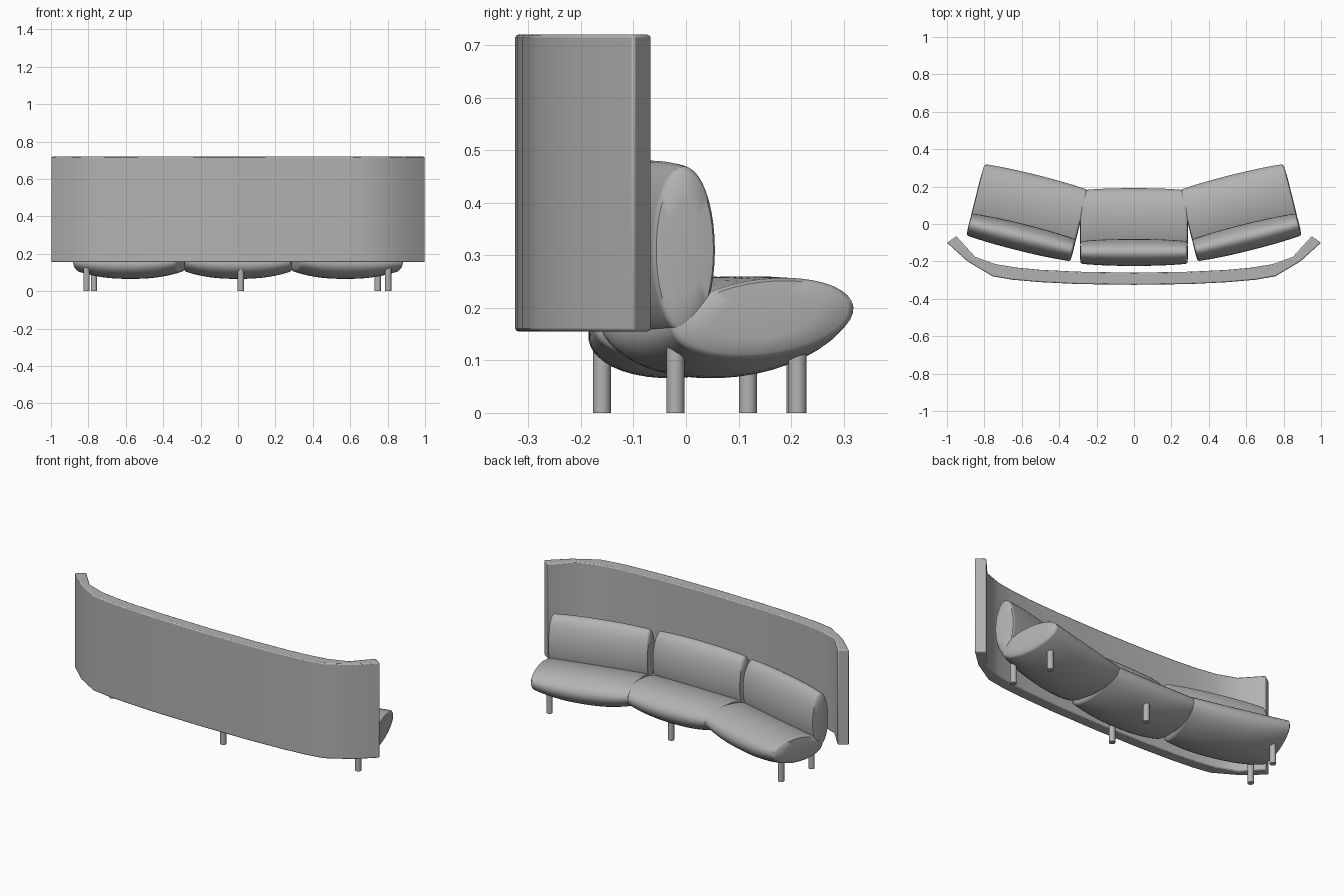
import bpy, bmesh, math
from mathutils import Matrix, Vector

if "Cube" in bpy.data.objects:
    bpy.data.objects.remove(bpy.data.objects["Cube"])

GREY = bpy.data.materials.new("soft grey")
GREY.diffuse_color = (0.45, 0.45, 0.45, 1)
GREY.use_nodes = True
GREY.node_tree.nodes["Principled BSDF"].inputs["Base Color"].default_value = GREY.diffuse_color


def finish(name, bm, angle=40):
    bmesh.ops.recalc_face_normals(bm, faces=bm.faces[:])
    me = bpy.data.meshes.new(name)
    bm.to_mesh(me)
    bm.free()
    ob = bpy.data.objects.new(name, me)
    bpy.context.collection.objects.link(ob)
    me.materials.append(GREY)
    bpy.ops.object.select_all(action='DESELECT')
    ob.select_set(True)
    bpy.context.view_layer.objects.active = ob
    bpy.ops.object.shade_smooth_by_angle(angle=math.radians(angle))
    return ob


def cushion(name, place, section, half=0.288, sides=40, rows=20):
    """Loft an ellipse along x; section(m) gives cy, cz, ry, rz, tilt (m = 1 mid, 0 end)."""
    bm = bmesh.new()
    stations = [(-half, 0.55), (-half + 0.003, 0.93)]
    stations += [(-(half - 0.012) * math.cos(math.pi * i / rows), 1) for i in range(rows + 1)]
    stations += [(half - 0.003, 0.93), (half, 0.55)]
    rings = []
    for x, s in stations:
        m = max(0, 1 - (abs(x) / half) ** 2.4)
        cy, cz, ry, rz, tilt = section(m)
        ring = []
        for k in range(sides):
            a = 2 * math.pi * k / sides
            y, z = ry * s * math.cos(a), rz * s * math.sin(a)
            p = Vector((x, cy + y * math.cos(tilt) - z * math.sin(tilt),
                        cz + y * math.sin(tilt) + z * math.cos(tilt)))
            ring.append(bm.verts.new(place @ p))
        rings.append(ring)
    for r0, r1 in zip(rings, rings[1:]):
        for k in range(sides):
            j = (k + 1) % sides
            bm.faces.new((r0[k], r0[j], r1[j], r1[k]))
    bm.faces.new(rings[0])
    bm.faces.new(rings[-1])
    finish(name, bm, 50)


def seat_section(m):
    # underside sags in the middle, top stays level
    return 0.025, 0.182 - 0.019 * m, 0.178 + 0.012 * m, 0.072 + 0.023 * m, math.radians(7)


def back_section(m):
    return -0.13, 0.31, 0.06 + 0.012 * m, 0.158 + 0.012 * m, 0


# three seat units along an arc
for side, label in ((-1, "left"), (0, "middle"), (1, "right")):
    y = 0.055 if side else -0.022
    place = Matrix.Translation((0.572 * side, y, 0)) @ Matrix.Rotation(math.radians(14 * side), 4, 'Z')
    cushion(label + "_seat_cushion", place, seat_section)
    cushion(label + "_back_cushion", place, back_section)

# round legs, a rear and a front one under each seat
legs = {"left_rear": (-0.81, -0.02), "left_front": (-0.77, 0.208),
        "middle_rear": (0.015, -0.16), "middle_front": (0.015, 0.118),
        "right_rear": (0.803, -0.02), "right_front": (0.747, 0.212)}
for label, (x, y) in legs.items():
    bm = bmesh.new()
    bmesh.ops.create_cone(bm, cap_ends=True, segments=24, radius1=0.017, radius2=0.017, depth=0.15,
                          matrix=Matrix.Translation((x, y, 0.075)))
    finish(label + "_leg", bm)

# curved privacy screen: half outline mirrored, then extruded up
outer = [(0, -0.325), (0.3, -0.321), (0.5, -0.311), (0.65, -0.298), (0.755, -0.28), (0.89, -0.2), (1, -0.1)]
inner = [(0.95, -0.065), (0.85, -0.175), (0.74, -0.215), (0.62, -0.234), (0.5, -0.245), (0.3, -0.255), (0, -0.26)]
mirror = lambda pts: [(-x, y) for x, y in reversed(pts)]
outer = mirror(outer)[:-1] + outer
inner = inner + mirror(inner)[1:]
inner.reverse()
bm = bmesh.new()
columns = []
for (ox, oy), (ix, iy) in zip(outer, inner):
    columns.append([bm.verts.new(p) for p in
                    ((ox, oy, 0.155), (ox, oy, 0.72), (ix, iy, 0.72), (ix, iy, 0.155))])
for c0, c1 in zip(columns, columns[1:]):
    for k in range(4):
        j = (k + 1) % 4
        bm.faces.new((c0[k], c0[j], c1[j], c1[k]))
bm.faces.new(columns[0])
bm.faces.new(columns[-1])
screen = finish("curved_screen", bm)
bev = screen.modifiers.new("soft edge", 'BEVEL')
bev.width = 0.006
bev.segments = 2
bev.limit_method = 'ANGLE'
bev.angle_limit = math.radians(60)
